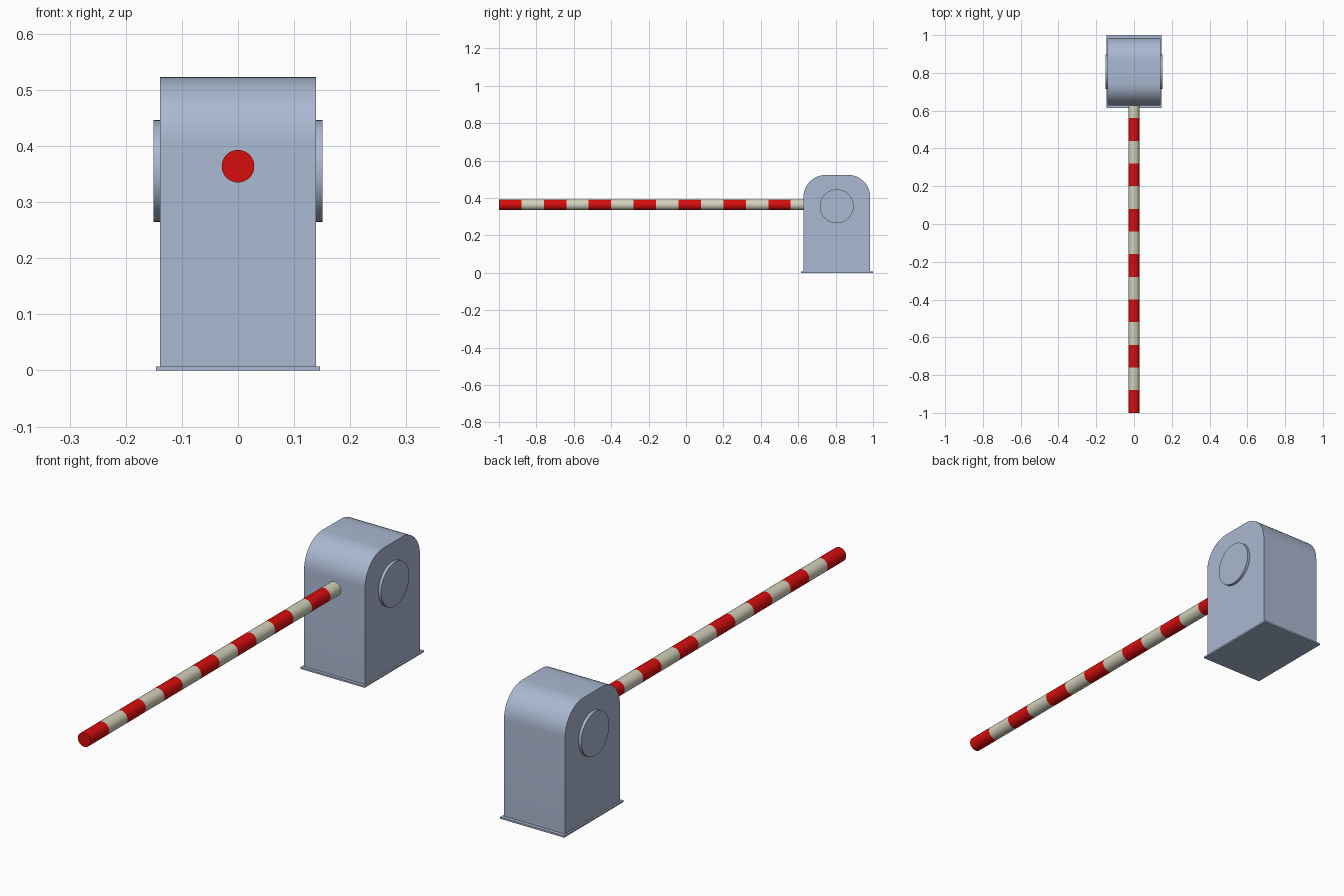
import bpy, bmesh, math
from mathutils import Matrix, Vector

if "Cube" in bpy.data.objects:
    bpy.data.objects.remove(bpy.data.objects["Cube"])


def material(name, rgb):
    m = bpy.data.materials.new(name)
    m.diffuse_color = (*rgb, 1)
    m.use_nodes = True
    m.node_tree.nodes["Principled BSDF"].inputs["Base Color"].default_value = m.diffuse_color
    return m


STEEL = material("blue_grey_paint", (0.40, 0.48, 0.63))
RED = material("red_stripe", (0.68, 0.004, 0.004))
CREAM = material("cream_stripe", (0.65, 0.64, 0.50))


def finish(name, bm, *mats):
    bmesh.ops.recalc_face_normals(bm, faces=bm.faces)
    mesh = bpy.data.meshes.new(name)
    bm.to_mesh(mesh)
    bm.free()
    for m in mats:
        mesh.materials.append(m)
    ob = bpy.data.objects.new(name, mesh)
    bpy.context.collection.objects.link(ob)
    bpy.ops.object.select_all(action='DESELECT')
    ob.select_set(True)
    bpy.context.view_layer.objects.active = ob
    bpy.ops.object.shade_smooth_by_angle(angle=math.radians(30))
    return ob


def cylinder(radius, length, centre, axis, segments=48):
    bm = bmesh.new()
    turn = Matrix.Rotation(math.pi / 2, 4, axis)
    bmesh.ops.create_cone(bm, cap_ends=True, segments=segments, radius1=radius,
                          radius2=radius, depth=length,
                          matrix=Matrix.Translation(centre) @ turn)
    return bm


# Base plate
bm = bmesh.new()
bmesh.ops.create_cube(bm, size=1, matrix=Matrix.Translation((0, 0.8075, 0.0035))
                      @ Matrix.Diagonal((0.292, 0.385, 0.007, 1)))
finish("base_plate", bm, STEEL)

# Cabinet: side profile with two rounded top corners, extruded across x
HALF, FRONT, BACK, TOP, R = 0.139, 0.628, 0.985, 0.523, 0.118
profile = [(BACK, 0.007)]
for cy, start in ((BACK - R, 0), (FRONT + R, 90)):
    for i in range(13):
        a = math.radians(start + i * 7.5)
        profile.append((cy + R * math.cos(a), TOP - R + R * math.sin(a)))
profile.append((FRONT, 0.007))
bm = bmesh.new()
side = bm.faces.new([bm.verts.new((-HALF, y, z)) for y, z in profile])
ext = bmesh.ops.extrude_face_region(bm, geom=[side], use_keep_orig=True)
bmesh.ops.translate(bm, vec=(2 * HALF, 0, 0),
                    verts=[g for g in ext["geom"] if isinstance(g, bmesh.types.BMVert)])
finish("cabinet", bm, STEEL)

# Round hub covers on both sides
for label, s in (("left", -1), ("right", 1)):
    finish(label + "_hub_cover",
           cylinder(0.0905, 0.022, (s * 0.140, 0.806, 0.3555), 'Y', 64), STEEL)

# Barrier arm, cut into stripes of equal length
STRIPE, COUNT = 0.12, 14
length = STRIPE * COUNT
bm = cylinder(0.029, length, (0, -1 + length / 2, 0.364), 'X')
for i in range(1, COUNT):
    bmesh.ops.bisect_plane(bm, geom=bm.verts[:] + bm.edges[:] + bm.faces[:],
                           plane_co=Vector((0, -1 + i * STRIPE, 0)),
                           plane_no=Vector((0, 1, 0)))
for f in bm.faces:
    f.material_index = int((f.calc_center_median().y + 1) / STRIPE + 1e-4) % 2
finish("barrier_arm", bm, RED, CREAM)
